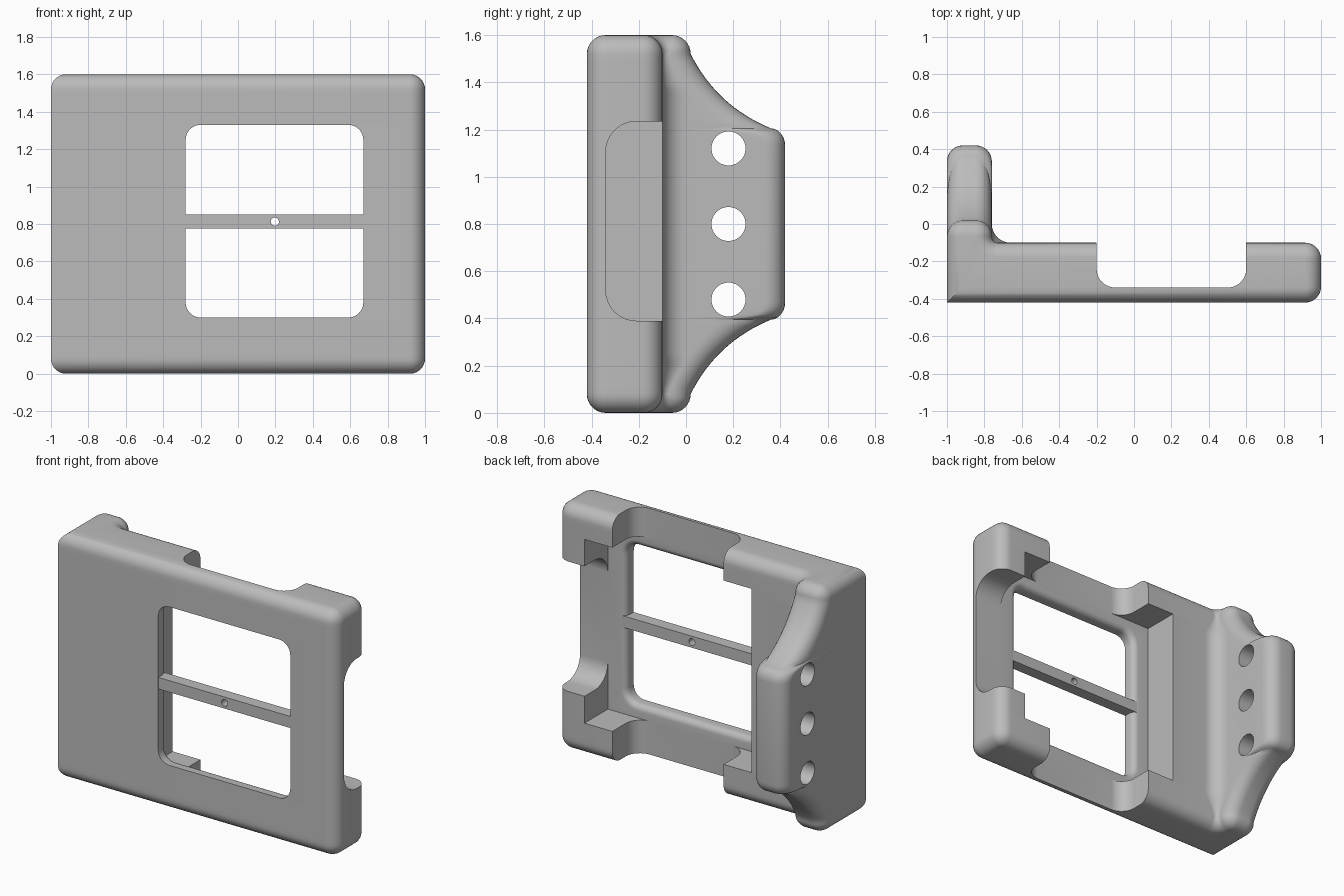
import bpy, bmesh
from math import sin, cos, pi, sqrt, radians

cube = bpy.data.objects.get("Cube")
if cube:
    bpy.data.objects.remove(cube, do_unlink=True)

grey = bpy.data.materials.new("plain_grey")
grey.use_nodes = True
grey.diffuse_color = (0.5, 0.5, 0.5, 1)
grey.node_tree.nodes["Principled BSDF"].inputs["Base Color"].default_value = (0.5, 0.5, 0.5, 1)


def arc(cx, cy, rx, ry, start, end, n=8):
    return [(cx + rx * cos(radians(start + (end - start) * k / n)),
             cy + ry * sin(radians(start + (end - start) * k / n))) for k in range(n + 1)]


def rounded_rect(x0, x1, y0, y1, r):
    return (arc(x1 - r, y0 + r, r, r, -90, 0) + arc(x1 - r, y1 - r, r, r, 0, 90)
            + arc(x0 + r, y1 - r, r, r, 90, 180) + arc(x0 + r, y0 + r, r, r, 180, 270))


def loft(name, rings):
    """Skin a list of equal-length 3D rings and cap both ends."""
    bm = bmesh.new()
    rows = [[bm.verts.new(p) for p in ring] for ring in rings]
    count = len(rows[0])
    for a, b in zip(rows, rows[1:]):
        for k in range(count):
            j = (k + 1) % count
            bm.faces.new((a[k], a[j], b[j], b[k]))
    bm.faces.new(rows[0])
    bm.faces.new(rows[-1])
    bmesh.ops.recalc_face_normals(bm, faces=bm.faces)
    mesh = bpy.data.meshes.new(name)
    bm.to_mesh(mesh)
    bm.free()
    mesh.materials.append(grey)
    obj = bpy.data.objects.new(name, mesh)
    bpy.context.collection.objects.link(obj)
    return obj


def prism(name, outline, axis, lo, hi):
    place = {"x": lambda p, d: (d, p[0], p[1]),
             "y": lambda p, d: (p[0], d, p[1]),
             "z": lambda p, d: (p[0], p[1], d)}[axis]
    return loft(name, [[place(p, d) for p in outline] for d in (lo, hi)])


def select(obj):
    bpy.ops.object.select_all(action="DESELECT")
    obj.select_set(True)
    bpy.context.view_layer.objects.active = obj


def cut(target, cutter):
    cutter.hide_render = True
    select(target)
    mod = target.modifiers.new("cut", "BOOLEAN")
    mod.operation = "DIFFERENCE"
    mod.solver = "EXACT"
    mod.object = cutter
    bpy.ops.object.modifier_apply(modifier=mod.name)
    bpy.data.objects.remove(cutter, do_unlink=True)


def smooth(obj):
    select(obj)
    bpy.ops.object.shade_smooth_by_angle(angle=radians(28))


# Side profile of the flange: (distance from the end, rear edge)
R = 0.08
HEIGHT = 1.6
path = [(R * (1 - cos(a)), -0.06 + R * sin(a)) for a in [k * pi / 16 for k in range(9)]]
for k in range(1, 17):
    u = k / 16
    w = ((1 - u) ** 2, 2 * u * (1 - u), u * u)
    path.append((0.08 * w[0] + 0.30 * w[1] + 0.395 * w[2],
                 0.02 * w[0] + 0.13 * w[1] + 0.36 * w[2]))
path += [(0.47 - 0.075 * cos(a), 0.36 + 0.06 * sin(a)) for a in [k * pi / 12 for k in range(1, 7)]]


def body_outline(k):
    """L-shaped section at one station of the profile."""
    t, rear = path[k]
    i = R - sqrt(max(R * R - (R - t) ** 2, 0)) if t < R else 0
    t0, y0 = path[max(k - 1, 0)]
    t1, y1 = path[min(k + 1, len(path) - 1)]
    slope = (y1 - y0) / (t1 - t0) if 8 <= k < len(path) - 1 else 0
    back = -0.10 - i
    inner = -0.76 - i
    r = R + 0.005 - i
    ry = min(r * sqrt(1 + slope * slope), 0.25, rear - back - 0.03)
    rf = min(0.10, rear - ry - back - 0.002)
    return ([(-1 + i, -0.42 + i)]
            + arc(1 - i - r, -0.42 + i + r, r, r, -90, 0)
            + arc(1 - i - r, back - r, r, r, 0, 90)
            + arc(inner + rf, back + rf, rf, rf, 270, 180)
            + arc(inner - r, rear - ry, r, ry, 0, 90)
            + arc(-1 + i + r, rear - ry, r, ry, 90, 180))


# Frame body with side flange
stations = [(path[k][0], body_outline(k)) for k in range(len(path))]
stations += [(HEIGHT - z, ring) for z, ring in reversed(stations)]
body = loft("frame_body", [[(x, y, z) for x, y in ring] for z, ring in stations])

# Upright channel, side channel and square pocket behind the window
FLOOR = -0.34
cut(body, prism("upright_channel", arc(-0.1, FLOOR + 0.1, 0.1, 0.1, 180, 270)
                + arc(0.5, FLOOR + 0.1, 0.1, 0.1, 270, 360)
                + [(0.6, 0.6), (-0.2, 0.6)], "z", -0.1, 1.7))
cut(body, prism("side_channel", arc(FLOOR + 0.13, 0.52, 0.13, 0.13, 270, 180)
                + arc(FLOOR + 0.13, 1.105, 0.13, 0.13, 180, 90)
                + [(0.6, 1.235), (0.6, 0.39)], "x", 0.2, 1.1))
cut(body, prism("square_pocket", [(-0.4, 0.215), (0.8, 0.215), (0.8, 1.41), (-0.4, 1.41)],
                "y", FLOOR, 0.6))

# Window opening with a rounded rear lip
LIP = 0.04
layers = [(-0.5, 0)]
for k in range(7):
    a = k * pi / 12
    layers.append((FLOOR - LIP + LIP * sin(a), LIP * (1 - cos(a))))
layers.append((FLOOR + 0.02, LIP))
cut(body, loft("window", [[(x, y, z) for x, z in rounded_rect(
    -0.28 - g, 0.67 + g, 0.30 - g, 1.33 + g, 0.08 + g)] for y, g in layers]))

# Flange holes
for z in (0.48, 0.8, 1.12):
    cut(body, prism("flange_hole", arc(0.18, z, 0.072, 0.072, 0, 352.5, 47), "x", -1.2, -0.6))
smooth(body)

# Crossbar with a small centre hole
bar = prism("window_crossbar", [(-0.325, 0.775), (0.715, 0.775), (0.715, 0.85), (-0.325, 0.85)],
            "y", -0.419, FLOOR - 0.001)
cut(bar, prism("bar_hole", arc(0.197, 0.8125, 0.022, 0.022, 0, 345, 23), "y", -0.6, 0))
smooth(bar)
